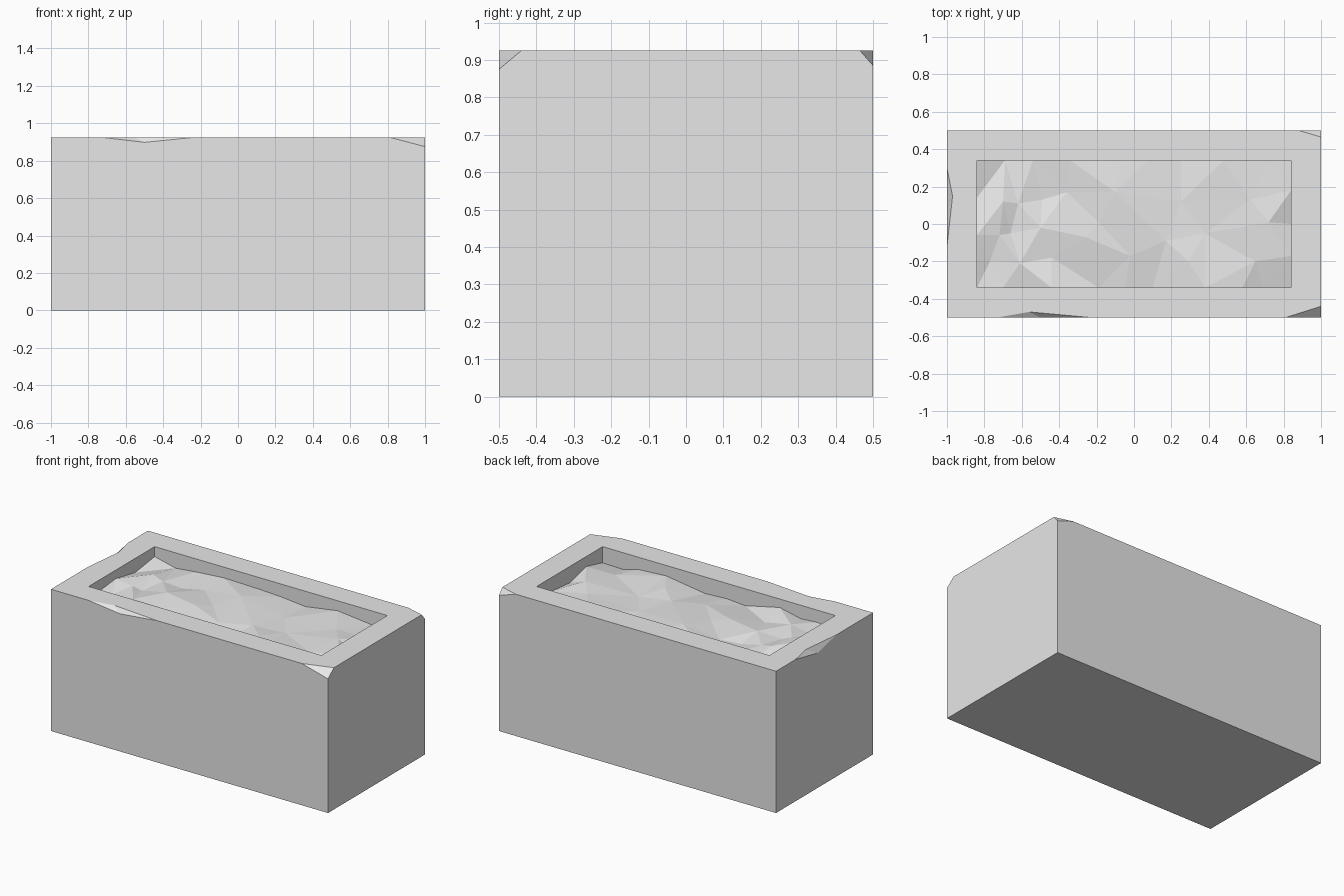
import bpy
import bmesh
from mathutils import Vector
from mathutils.geometry import delaunay_2d_cdt

cube = bpy.data.objects.get("Cube")
if cube:
    bpy.data.objects.remove(cube, do_unlink=True)

TOP = 0.925            # rim height
LX, LY = 1.0, 0.5      # outer half size
IX, IY = 0.84, 0.34    # recess half size
FLOOR = 0.76           # hidden recess floor

stone = bpy.data.materials.new("stone_grey")
stone.use_nodes = True
stone.diffuse_color = (0.8, 0.8, 0.8, 1)
stone.node_tree.nodes["Principled BSDF"].inputs["Base Color"].default_value = (0.8, 0.8, 0.8, 1)


def finish(bm, name):
    """Turn a bmesh into a flat shaded object with the stone material."""
    mesh = bpy.data.meshes.new(name)
    bm.to_mesh(mesh)
    bm.free()
    mesh.materials.append(stone)
    obj = bpy.data.objects.new(name, mesh)
    bpy.context.collection.objects.link(obj)
    return obj


def face(bm, points):
    return bm.faces.new([bm.verts.new(p) for p in points])


# ---- Stone trough: block with chipped rim and rectangular recess ----
def build_trough():
    bm = bmesh.new()

    # Chips: start and end on the rim edge, low point on the wall, notch on the rim
    front = dict(a=(-0.73, -LY, TOP), b=(-0.23, -LY, TOP),
                 low=(-0.5, -LY, 0.898), notch=(-0.56, -0.47, TOP))
    side = dict(a=(-LX, 0.3, TOP), b=(-LX, -0.12, TOP),
                low=(-LX, 0.07, 0.88), notch=(-0.97, 0.15, TOP))
    corner_f = dict(a=(0.81, -LY, TOP), b=(LX, -0.44, TOP), low=(LX, -LY, 0.875))
    corner_b = dict(a=(LX, 0.465, TOP), b=(0.88, LY, TOP), low=(LX, LY, 0.885))
    for chip in (front, side):
        face(bm, [chip["a"], chip["low"], chip["notch"]])
        face(bm, [chip["low"], chip["b"], chip["notch"]])
    for chip in (corner_f, corner_b):
        face(bm, [chip["a"], chip["low"], chip["b"]])

    # Outer walls
    fl, fr = (-LX, -LY), (LX, -LY)
    br, bl = (LX, LY), (-LX, LY)
    top_fl, top_bl = (*fl, TOP), (*bl, TOP)
    walls = [
        (fl, fr, [corner_f["low"], corner_f["a"], front["b"], front["low"], front["a"], top_fl]),
        (fr, br, [corner_b["low"], corner_b["a"], corner_f["b"], corner_f["low"]]),
        (br, bl, [top_bl, corner_b["b"], corner_b["low"]]),
        (bl, fl, [top_fl, side["b"], side["low"], side["a"], top_bl]),
    ]
    for p, q, upper in walls:
        face(bm, [(*p, 0), (*q, 0)] + upper)
    face(bm, [(*c, 0) for c in (fl, bl, br, fr)])

    # Recess walls and floor
    inner = [(-IX, -IY), (IX, -IY), (IX, IY), (-IX, IY)]
    for p, q in zip(inner, inner[1:] + inner[:1]):
        face(bm, [(*p, TOP), (*p, FLOOR), (*q, FLOOR), (*q, TOP)])
    face(bm, [(*c, FLOOR) for c in inner])

    # Flat rim spans every open edge at the top
    bmesh.ops.remove_doubles(bm, verts=bm.verts[:], dist=1e-5)
    rim = [e for e in bm.edges if e.is_boundary]
    bmesh.ops.triangle_fill(bm, edges=rim, use_beauty=True, normal=Vector((0, 0, 1)))
    bmesh.ops.dissolve_limit(bm, angle_limit=0.001, verts=bm.verts[:], edges=bm.edges[:])
    bmesh.ops.recalc_face_normals(bm, faces=bm.faces[:])
    return finish(bm, "stone_trough")


# ---- Rough fill: faceted uneven surface just below the rim ----
def build_fill():
    # Depth below the rim along each recess wall, in hundredths
    back = [(-84, 6.5), (-69, 10), (-54, 8.5), (-34, 7), (-8, 7.6),
            (7, 8.3), (25, 10), (48, 6.5), (72, 9), (84, 9)]
    front = [(-84, 9), (-70, 8), (-59, 8.8), (-44, 5.5), (-19, 11), (-5, 10),
             (10, 10.8), (23, 9), (38, 6.8), (58, 8), (69, 11), (84, 10.5)]
    left = [(-20, 7), (-6, 5.6), (14, 9.3)]
    right = [(-17, 6.5), (0, 10.7), (18, 9)]
    # Inner peaks and hollows: x, y, depth
    inside = [(-70, 12, 6), (-62, 11, 8), (-49, 13, 10), (-36, 17, 9), (-10, 17, 6),
              (-72, -6, 7), (-66, -5, 9), (-50, -2, 7), (-26, -7, 7), (-19, 1, 8),
              (-77, -20, 9), (-61, -21, 7), (-44, -18, 9), (-2, -17, 8), (17, -9, 8),
              (25, 12, 9), (62, 13, 7), (72, 1, 6), (38, -5, 9), (29, -20, 7), (65, -20, 8)]
    spots = [(x / 100, IY, d) for x, d in back] + [(x / 100, -IY, d) for x, d in front]
    spots += [(-IX, y / 100, d) for y, d in left] + [(IX, y / 100, d) for y, d in right]
    spots += [(x / 100, y / 100, d) for x, y, d in inside]

    flat = [Vector((x, y)) for x, y, d in spots]
    verts, _, tris, source, _, _ = delaunay_2d_cdt(flat, [], [], 0, 1e-5)
    bm = bmesh.new()
    made = [bm.verts.new((v.x, v.y, TOP - spots[s[0]][2] / 100))
            for v, s in zip(verts, source)]
    for tri in tris:
        f = bm.faces.new([made[i] for i in tri])
        f.normal_update()
        if f.normal.z < 0:
            f.normal_flip()
    return finish(bm, "rough_fill")


build_trough()
build_fill()
